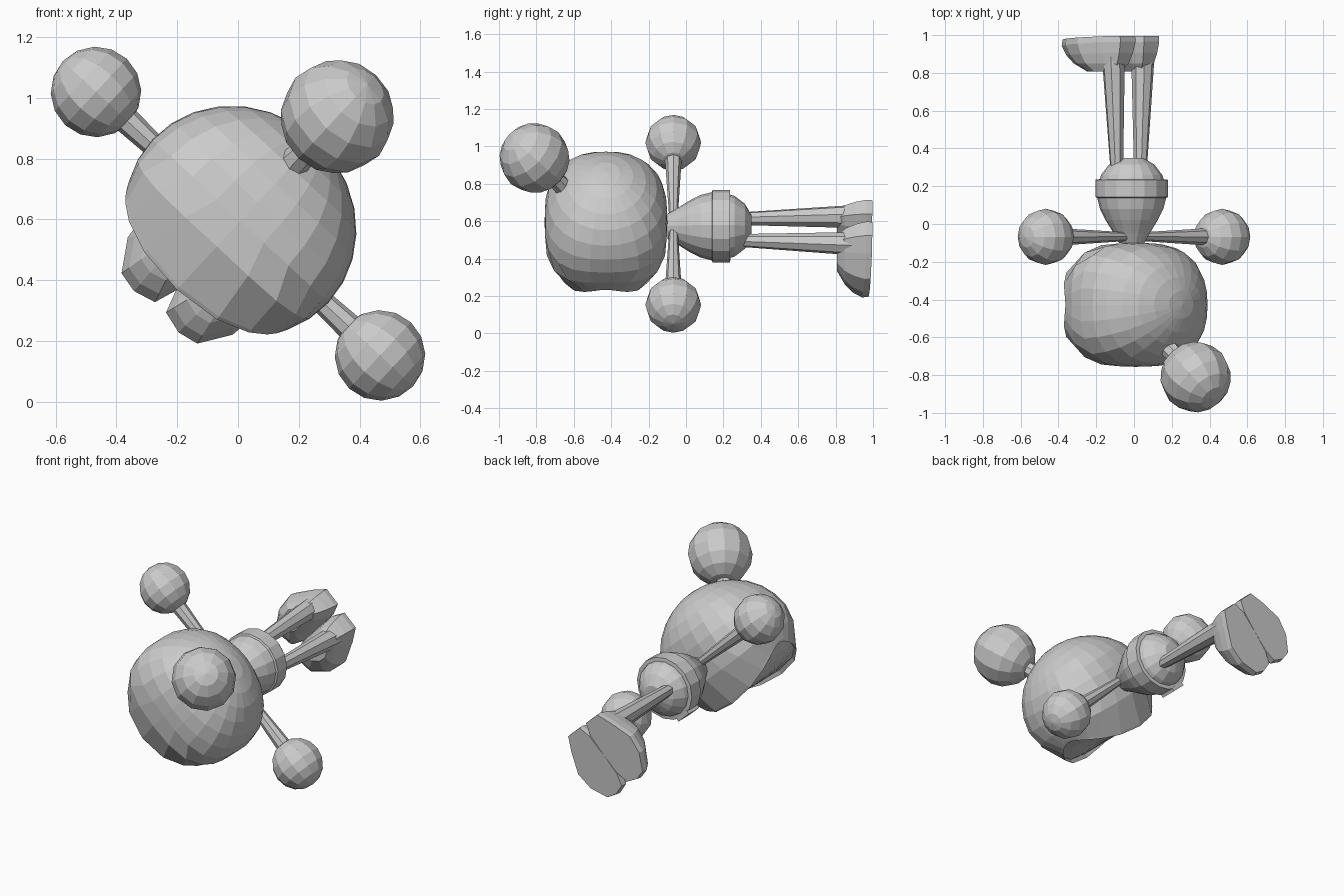
import bpy, bmesh, math
from mathutils import Matrix, Vector

if "Cube" in bpy.data.objects:
    bpy.data.objects.remove(bpy.data.objects["Cube"])

# Body frame: local x = side, local -y = facing, local z = up (figure lies down along world y)
side, back, up = Vector((0.733, 0, -0.68)), Vector((0.68, 0, 0.733)), Vector((0, -1, 0))
FRAME = Matrix.Translation((0, 0, 0.586)) @ Matrix((side, back, up)).transposed().to_4x4()

mat = bpy.data.materials.new("plain_grey")
mat.diffuse_color = (0.6, 0.6, 0.6, 1)
mat.use_nodes = True
mat.node_tree.nodes["Principled BSDF"].inputs["Base Color"].default_value = mat.diffuse_color


def finish(bm, name):
    bmesh.ops.recalc_face_normals(bm, faces=bm.faces)
    bm.transform(FRAME)
    me = bpy.data.meshes.new(name)
    bm.to_mesh(me)
    bm.free()
    me.materials.append(mat)
    ob = bpy.data.objects.new(name, me)
    bpy.context.collection.objects.link(ob)
    return ob


def loft(name, rings):
    """Skin a list of equal vertex rings and cap both ends."""
    bm = bmesh.new()
    vs = [[bm.verts.new(p) for p in r] for r in rings]
    n = len(vs[0])
    for r0, r1 in zip(vs, vs[1:]):
        for i in range(n):
            j = (i + 1) % n
            bm.faces.new((r0[i], r0[j], r1[j], r1[i]))
    bm.faces.new(vs[0])
    bm.faces.new(vs[-1])
    return finish(bm, name)


def rod(name, p0, p1, r0, r1, n=8):
    p0, p1 = Vector(p0), Vector(p1)
    q = (p1 - p0).to_track_quat('Z', 'Y')
    return loft(name, [[p + q @ Vector((r * math.cos(t), r * math.sin(t), 0))
                        for t in (2 * math.pi * i / n for i in range(n))]
                       for p, r in ((p0, r0), (p1, r1))])


def ball(name, c, r, axis):
    bm = bmesh.new()
    bmesh.ops.create_uvsphere(bm, u_segments=12, v_segments=8, radius=r)
    bm.transform(Matrix.Translation(c) @ Vector(axis).to_track_quat('Z', 'Y').to_matrix().to_4x4())
    return finish(bm, name)


def lathe(name, profile, cy, n=16):
    return loft(name, [[(r * math.cos(t), cy + r * math.sin(t), h)
                        for t in (2 * math.pi * i / n for i in range(n))] for r, h in profile])


# Head: squarish rounded form with its poles facing front and back
bm = bmesh.new()
bmesh.ops.create_uvsphere(bm, u_segments=24, v_segments=14, radius=1,
                          matrix=Matrix.Rotation(math.pi / 2, 4, 'X'))
front = [f for f in bm.faces if -f.calc_center_median().y > math.cos(math.radians(64))]
for v in bm.verts:
    d = v.co.copy()
    # Squeeze the front rings in height so the opening follows the brow and chin
    d.z *= 1 - 0.54 * min(1, max(0, -d.y / 0.434))
    d.normalize()
    p = 3 - 0.9 * max(0, d.y)
    k = (math.hypot(d.x, d.y) ** p + abs(d.z) ** p) ** (-1 / p)
    v.co = Vector((d.x * k * 0.395, 0.012 + d.y * k * 0.365, 0.428 + d.z * k * 0.328))
# Recessed face, curved only from cheek to cheek
bmesh.ops.inset_region(bm, faces=front, thickness=0.014, depth=0)
bmesh.ops.inset_region(bm, faces=front, thickness=0.005, depth=0)
for v in {v for f in front for v in f.verts}:
    v.co.y = -0.13 - 0.14 * math.sqrt(max(0, 1 - (v.co.x / 0.35) ** 2))
finish(bm, "head")

# Pompom on a short stalk at the back of the head
ball("pompom", (0, 0.48, 0.81), 0.188, (0, 0.78, 0.63))
rod("pompom_stalk", (0, 0.232, 0.632), (0, 0.42, 0.765), 0.053, 0.04)

# Torso, belt and buckle
lathe("torso", [(0.068, 0.1), (0.095, 0.05), (0.138, -0.02), (0.168, -0.08), (0.183, -0.14),
                (0.18, -0.2), (0.162, -0.26), (0.12, -0.315), (0.06, -0.35)], -0.018)
lathe("belt", [(0.183, -0.138), (0.193, -0.143), (0.193, -0.234), (0.175, -0.236)], -0.018)
bm = bmesh.new()
bmesh.ops.create_cube(bm, size=1, matrix=Matrix.Translation((0, -0.208, -0.185))
                      @ Matrix.Diagonal((0.1, 0.024, 0.105, 1)))
finish(bm, "buckle")

# Sole outline of one foot (side, depth)
SOLE = [(0.03, 0.045), (0.14, 0.045), (0.19, -0.04), (0.25, -0.17), (0.235, -0.28), (0.17, -0.38),
        (0.1, -0.395), (0.025, -0.375), (0.0, -0.3), (-0.002, -0.17), (0.002, -0.03)]

# Arms, hands, legs and feet on both sides
for s, tag in ((1, "left"), (-1, "right")):
    rod(tag + "_arm", (s * 0.03, 0, 0.067), (s * 0.56, 0, 0.068), 0.022, 0.047)
    ball(tag + "_hand", (s * 0.637, 0, 0.068), 0.149, (s, 0, 0))
    rod(tag + "_leg", (s * 0.085, -0.042, -0.28), (s * 0.107, -0.046, -0.9), 0.034, 0.063)
    # Toes lift slightly off the sole plane
    loft(tag + "_foot", [[(s * (0.11 + (x - 0.11) * k), -0.08 + (y + 0.08) * k,
                           h + lift * max(0, -y)) for x, y in SOLE]
                         for k, h, lift in ((0.98, -0.996, 0.05), (1, -0.965, 0.06),
                                            (0.9, -0.905, 0.03), (0.74, -0.85, 0), (0.46, -0.808, 0))])
